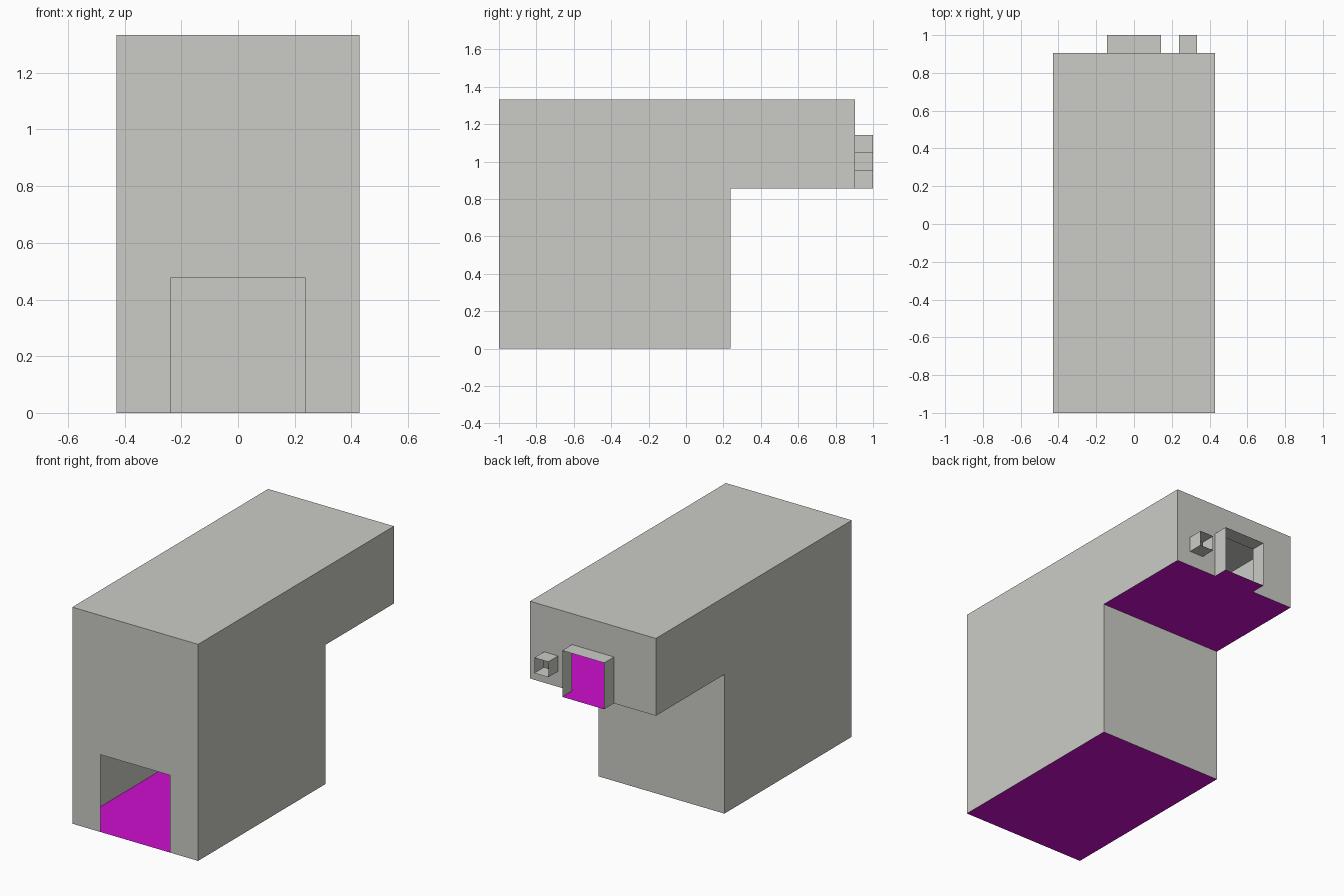
import bpy
import bmesh

if "Cube" in bpy.data.objects:
    bpy.data.objects.remove(bpy.data.objects["Cube"])

U = 1 / 21  # the model sits on a 21-per-unit grid


def material(name, rgb):
    m = bpy.data.materials.new(name)
    m.diffuse_color = (*rgb, 1)
    m.use_nodes = True
    m.node_tree.nodes["Principled BSDF"].inputs["Base Color"].default_value = m.diffuse_color
    return m


GREY = material("warm grey", (0.60, 0.60, 0.565))
MAGENTA = material("magenta", (0.62, 0.004, 0.62))


def make(name, polys, mat):
    """Object from a list of polygons given in grid units."""
    bm = bmesh.new()
    for poly in polys:
        bm.faces.new([bm.verts.new([c * U for c in p]) for p in poly])
    bmesh.ops.remove_doubles(bm, verts=bm.verts, dist=1e-5)
    me = bpy.data.meshes.new(name)
    bm.to_mesh(me)
    bm.free()
    me.materials.append(mat)
    ob = bpy.data.objects.new(name, me)
    bpy.context.collection.objects.link(ob)
    return ob


def rect_xz(x0, x1, z0, z1, y, facing):
    pts = [(x0, y, z0), (x1, y, z0), (x1, y, z1), (x0, y, z1)]
    return pts if facing < 0 else pts[::-1]


def rect_xy(x0, x1, y0, y1, z, facing):
    pts = [(x0, y0, z), (x1, y0, z), (x1, y1, z), (x0, y1, z)]
    return pts if facing > 0 else pts[::-1]


def rect_yz(y0, y1, z0, z1, x, facing):
    pts = [(x, y0, z0), (x, y1, z0), (x, y1, z1), (x, y0, z1)]
    return pts if facing > 0 else pts[::-1]


def wall(xs, zs, holes, y, facing):
    """Upright wall as a grid of panels, leaving out the hole cells."""
    return [rect_xz(xs[i], xs[i + 1], zs[j], zs[j + 1], y, facing)
            for i in range(len(xs) - 1) for j in range(len(zs) - 1)
            if (i, j) not in holes]


# hollow L-shaped housing: sides, roof and the wall under the overhang
profile = [(-21, 0), (5, 0), (5, 18), (19, 18), (19, 28), (-21, 28)]
right = [(9, y, z) for y, z in profile]
left = [(-9, y, z) for y, z in reversed(profile)]
make("housing_shell", [right, left,
                       rect_xy(-9, 9, -21, 19, 28, 1),
                       rect_xz(-9, 9, 0, 18, 5, 1)], GREY)

# front wall with its doorway
make("front_wall", wall([-9, -5, 5, 9], [0, 10, 28], {(1, 0)}, -21, -1), GREY)

# rear wall with holes for the duct and the small pipe
make("rear_wall", wall([-9, -3, 3, 5, 7, 9], [18, 20, 22, 24, 28],
                       {(1, 0), (1, 1), (1, 2), (3, 1)}, 19, 1), GREY)

# large outlet duct (its underside belongs to the overhang floor)
make("outlet_duct", [rect_xy(-3, 3, 19, 21, 24, 1),
                     rect_yz(19, 21, 18, 24, 3, 1),
                     rect_yz(19, 21, 18, 24, -3, -1)], GREY)

# small square pipe
make("small_pipe", [rect_xy(5, 7, 19, 21, 22, 1),
                    rect_xy(5, 7, 19, 21, 20, -1),
                    rect_yz(19, 21, 20, 22, 7, 1),
                    rect_yz(19, 21, 20, 22, 5, -1)], GREY)

# magenta undersides, seen inside as floors
make("base_floor", [rect_xy(-9, 9, -21, 5, 0, -1)], MAGENTA)
make("overhang_floor", [rect_xy(-9, 9, 5, 19, 18, -1),
                        rect_xy(-3, 3, 19, 21, 18, -1)], MAGENTA)
